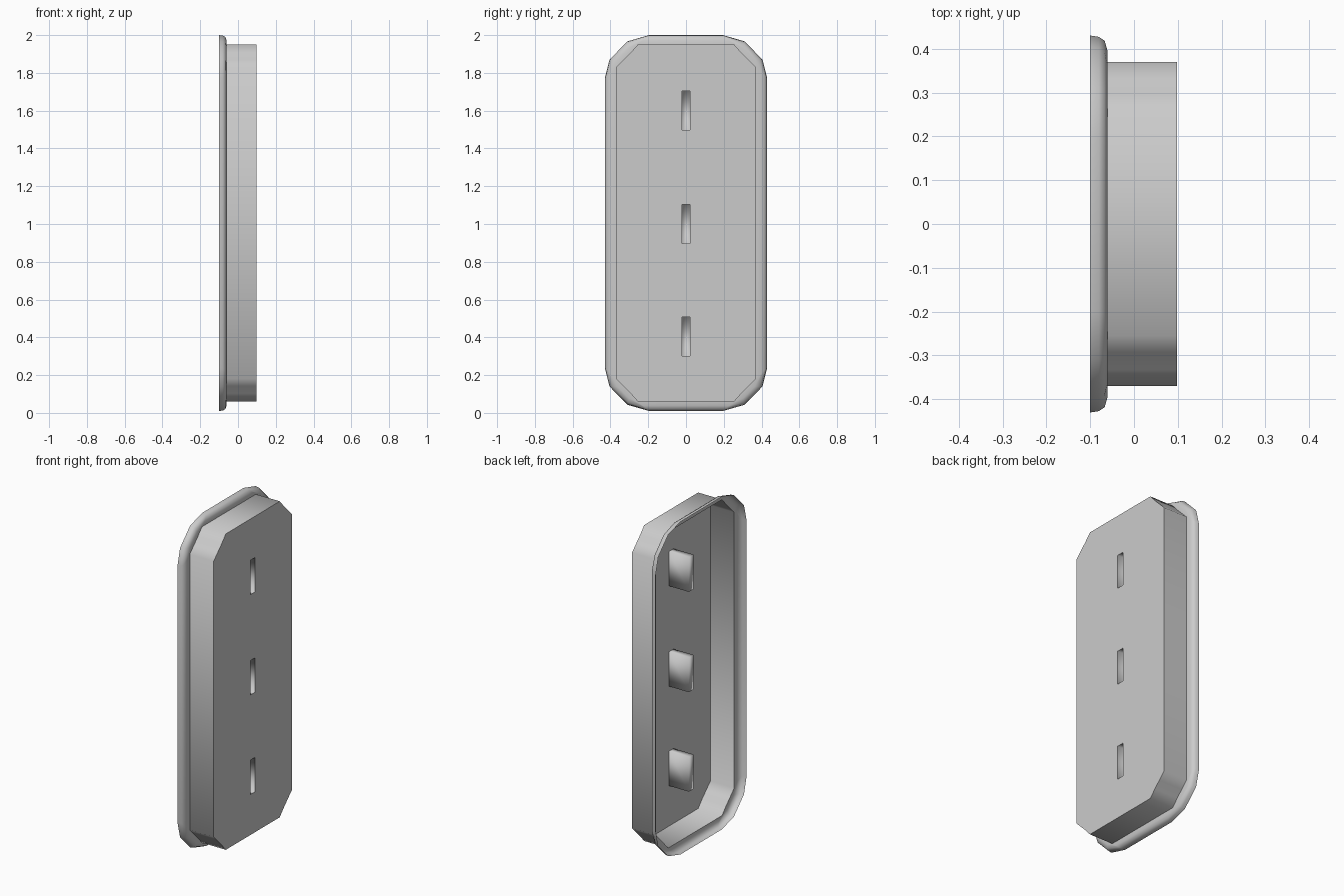
import bpy, bmesh, math
from mathutils import Vector

if "Cube" in bpy.data.objects:
    bpy.data.objects.remove(bpy.data.objects["Cube"])

CZ = 1.005                                   # height of the outline centre
# Corner points (y, z) relative to the centre, upper right quarter
INNER = [(.37, .83 - .005), (.332, .863), (.293, .902), (.255, .945)]
OUTER = [(.43, .765), (.405, .865), (.31, .962), (.195, .995)]


def outline(corner):
    """Mirror one corner into a full counter-clockwise loop seen from +x."""
    loop = list(corner)
    loop += [(-y, z) for y, z in reversed(corner)]
    loop += [(-y, -z) for y, z in corner]
    loop += [(y, -z) for y, z in reversed(corner)]
    return loop


def ring(bm, x, t):
    """Loop of vertices at depth x, blended between inner and outer outline."""
    return [bm.verts.new((x, a[0] + (b[0] - a[0]) * t,
                          CZ + a[1] + (b[1] - a[1]) * t))
            for a, b in zip(outline(INNER), outline(OUTER))]


def slot_loop(bm, x, z):
    w, h = .0225, .103
    return [bm.verts.new((x, y, z + dz))
            for y, dz in ((w, -h), (w, h), (-w, h), (-w, -h))]


def bridge(bm, a, b, flip=False):
    n = len(a)
    for i in range(n):
        j = (i + 1) % n
        f = [a[i], b[i], b[j], a[j]]
        bm.faces.new(f[::-1] if flip else f)


def finish(bm, name, smooth):
    mesh = bpy.data.meshes.new(name)
    bm.to_mesh(mesh)
    bm.free()
    mesh.polygons.foreach_set("use_smooth", [smooth] * len(mesh.polygons))
    obj = bpy.data.objects.new(name, mesh)
    bpy.context.collection.objects.link(obj)
    return obj


SLOTS = (.405, 1.0, 1.6)

# Front plate with three slot openings
bm = bmesh.new()
edges = []
for loop in [ring(bm, .098, 0)] + [slot_loop(bm, .098, z) for z in SLOTS]:
    for i, v in enumerate(loop):
        edges.append(bm.edges.new((v, loop[(i + 1) % len(loop)])))
bmesh.ops.triangle_fill(bm, edges=edges, use_beauty=True, normal=Vector((1, 0, 0)))
for f in bm.faces:
    f.normal_update()
    if f.normal.x < 0:
        f.normal_flip()
finish(bm, "plate", False)

# Side wall and rounded lip, open at the back
bm = bmesh.new()
profile = [(.098, 0), (-.06, 0), (-.061, .45), (-.067, .8), (-.08, .95), (-.1, 1)]
rings = [ring(bm, x, t) for x, t in profile]
for a, b in zip(rings, rings[1:]):
    bridge(bm, a, b)
shell = finish(bm, "wall_and_lip", True)
bpy.context.view_layer.objects.active = shell
shell.select_set(True)
bpy.ops.object.shade_smooth_by_angle(angle=math.radians(60))

# Closed pockets behind the slots
for n, z in enumerate(SLOTS):
    bm = bmesh.new()
    front, back = slot_loop(bm, .098, z), slot_loop(bm, -.035, z)
    bridge(bm, front, back, flip=True)
    bm.faces.new(back)
    finish(bm, f"slot_pocket_{n + 1}", True)
